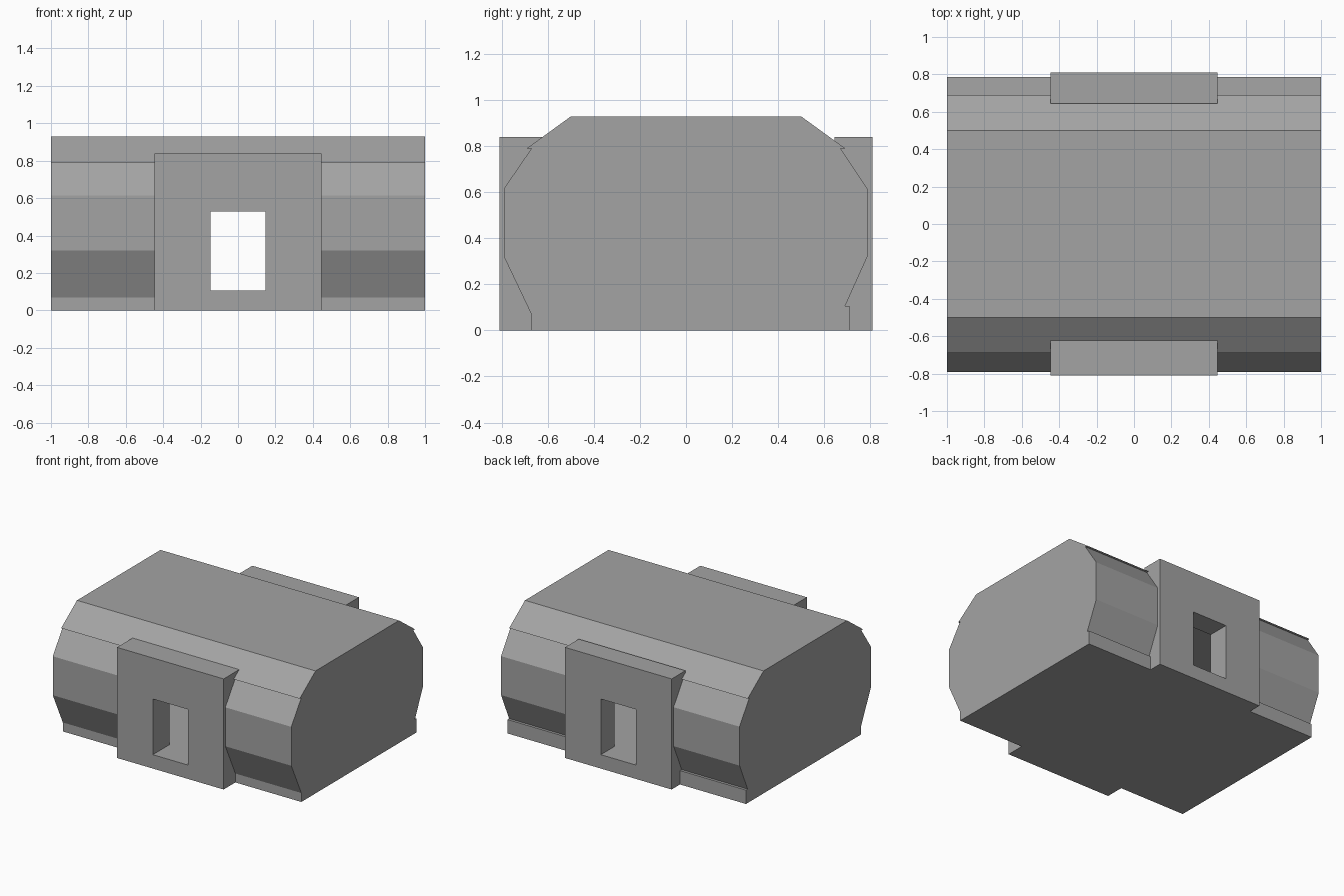
import bpy, bmesh

cube = bpy.data.objects.get("Cube")
if cube:
    bpy.data.objects.remove(cube, do_unlink=True)

GREY = (0.37, 0.37, 0.37, 1.0)
grey = bpy.data.materials.new("plain grey")
grey.use_nodes = True
grey.diffuse_color = GREY
grey.node_tree.nodes["Principled BSDF"].inputs["Base Color"].default_value = GREY


def prism(name, profile, half_width):
    """Extrude a (y, z) profile along x, centred on x = 0."""
    bm = bmesh.new()
    face = bm.faces.new([bm.verts.new((-half_width, y, z)) for y, z in profile])
    grown = bmesh.ops.extrude_face_region(bm, geom=[face])
    moved = [v for v in grown["geom"] if isinstance(v, bmesh.types.BMVert)]
    bmesh.ops.translate(bm, verts=moved, vec=(2 * half_width, 0, 0))
    bmesh.ops.recalc_face_normals(bm, faces=bm.faces)
    mesh = bpy.data.meshes.new(name)
    bm.to_mesh(mesh)
    bm.free()
    mesh.materials.append(grey)
    obj = bpy.data.objects.new(name, mesh)
    bpy.context.collection.objects.link(obj)
    return obj


def box(name, half_width, y0, y1, z0, z1):
    return prism(name, [(y0, z0), (y1, z0), (y1, z1), (y0, z1)], half_width)


def cut(obj, cutter):
    mod = obj.modifiers.new("opening", "BOOLEAN")
    mod.operation = "DIFFERENCE"
    mod.solver = "EXACT"
    mod.object = cutter
    bpy.context.view_layer.objects.active = obj
    bpy.ops.object.modifier_apply(modifier=mod.name)


FLOOR = 0.105
INNER_FRONT, INNER_BACK = -0.61, 0.645

# Floor slab
box("floor_slab", 1.0, -0.67, 0.71, 0, FLOOR)

# Faceted hull walls
walls = prism("hull_walls", [
    (-0.67, 0.068), (-0.79, 0.32), (-0.79, 0.615), (-0.67, 0.79),
    (0.67, 0.79), (0.787, 0.615), (0.787, 0.32), (0.69, FLOOR)], 1.0)

# Roof with sloping eaves
prism("roof", [(-0.69, 0.79), (-0.5, 0.928), (0.5, 0.928), (0.69, 0.79)], 1.0)

# Door blocks at front and back
front_block = box("front_door_block", 0.447, -0.81, INNER_FRONT, 0, 0.838)
back_block = box("back_door_block", 0.447, INNER_BACK, 0.81, 0, 0.838)

# Hollow room and the passage through both doors
room = box("room_cutter", 0.85, INNER_FRONT, INNER_BACK, FLOOR, 0.9)
passage = box("passage_cutter", 0.147, -1, 1, FLOOR, 0.527)
cut(walls, room)
for part in (walls, front_block, back_block):
    cut(part, passage)
for helper in (room, passage):
    bpy.data.objects.remove(helper, do_unlink=True)
